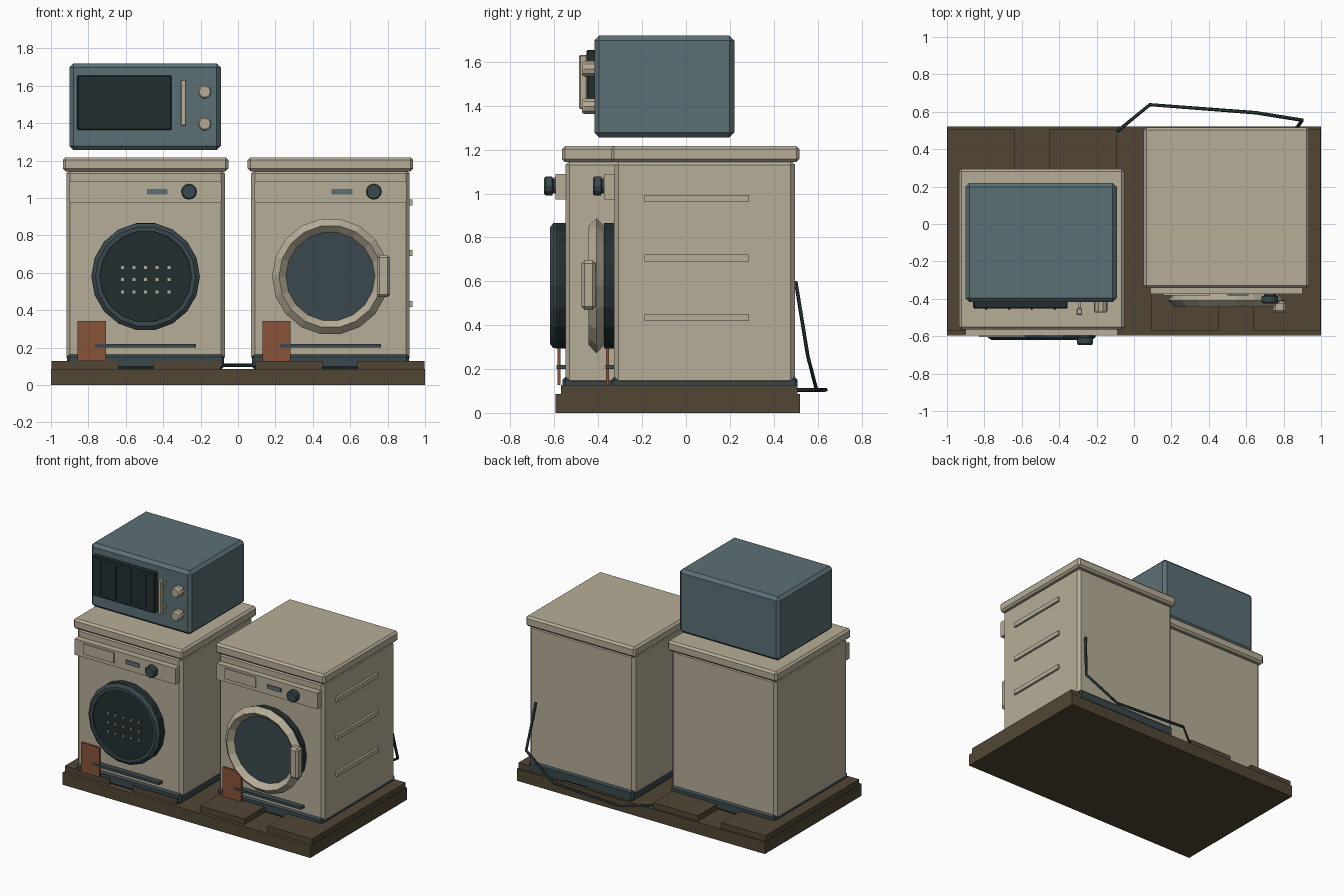
import bpy, bmesh, math
from mathutils import Vector

if "Cube" in bpy.data.objects:
    bpy.data.objects.remove(bpy.data.objects["Cube"])


def mat(name, rgb):
    m = bpy.data.materials.new(name)
    m.diffuse_color = (*rgb, 1)
    m.use_nodes = True
    m.node_tree.nodes["Principled BSDF"].inputs["Base Color"].default_value = m.diffuse_color
    return m


BEIGE = mat("warm beige", (0.47, 0.42, 0.31))
BLUE = mat("blue slate", (0.105, 0.16, 0.182))
SLATE = mat("dark slate", (0.042, 0.066, 0.074))
BLACK = mat("green black", (0.017, 0.028, 0.030))
WOOD = mat("dark wood", (0.082, 0.062, 0.035))
RUST = mat("rust", (0.25, 0.088, 0.042))


def finish(bm, name, m):
    bmesh.ops.recalc_face_normals(bm, faces=bm.faces[:])
    me = bpy.data.meshes.new(name)
    bm.to_mesh(me)
    bm.free()
    me.materials.append(m)
    ob = bpy.data.objects.new(name, me)
    bpy.context.collection.objects.link(ob)
    return ob


def box(name, x, y, z, m, bevel=0):
    """Box from (min, max) ranges, with an optional chamfer."""
    bm = bmesh.new()
    bmesh.ops.create_cube(bm, size=1)
    for v in bm.verts:
        v.co = Vector([(r[0] + r[1]) / 2 + c * (r[1] - r[0]) for c, r in zip(v.co, (x, y, z))])
    if bevel:
        bmesh.ops.bevel(bm, geom=bm.edges[:], offset=bevel, segments=1, affect='EDGES')
    return finish(bm, name, m)


def lathe(name, cx, cz, profile, m, sides=18, closed=False):
    """Turn a (radius, y) profile about an axis along y; open ends are capped."""
    bm = bmesh.new()
    rings = []
    for r, y in profile:
        rings.append([bm.verts.new((cx + r * math.cos(2 * math.pi * i / sides), y,
                                    cz + r * math.sin(2 * math.pi * i / sides))) for i in range(sides)])
    pairs = list(zip(rings, rings[1:]))
    if closed:
        pairs.append((rings[-1], rings[0]))
    else:
        bm.faces.new(rings[0])
        bm.faces.new(rings[-1])
    for a, b in pairs:
        for i in range(sides):
            j = (i + 1) % sides
            bm.faces.new((a[i], a[j], b[j], b[i]))
    return finish(bm, name, m)


# Wooden platform with four planks
box("platform_base", (-1, 1), (-0.595, 0.52), (0, 0.087), WOOD)
for i in range(4):
    x0 = -0.997 + i * 0.545
    box(f"platform_plank_{i}", (x0, x0 + 0.358), (-0.57, 0.508), (0.087, 0.128), WOOD)


# Parts shared by both laundry machines; cx is the centre, f the front of the cabinet
def machine(side, cx, f):
    def part(name, x, y, z, m, bevel=0):
        return box(f"{side}_{name}", (cx + x[0], cx + x[1]), (f + y[0], f + y[1]), z, m, bevel)

    part("plinth", (-0.42, 0.42), (-0.012, 0.837), (0.087, 0.163), SLATE, 0.012)
    part("cabinet", (-0.424, 0.424), (0, 0.825), (0.128, 1.15), BEIGE, 0.02)
    part("lid", (-0.442, 0.442), (-0.015, 0.845), (1.143, 1.217), BEIGE, 0.014)
    part("control_panel", (-0.407, 0.407), (-0.045, 0.005), (0.973, 1.09), BEIGE)
    part("drawer", (-0.335, -0.087), (-0.053, -0.04), (1.0, 1.075), BEIGE)
    part("display", (0.007, 0.117), (-0.053, -0.04), (1.02, 1.048), BLUE)
    part("kick_slot", (-0.27, 0.27), (-0.04, 0.005), (0.201, 0.219), SLATE)
    part("rust_patch", (-0.363, -0.213), (-0.036, -0.022), (0.128, 0.342), RUST)
    lathe(f"{side}_dial", cx + 0.232, 1.034,
          [(0.032, f - 0.04), (0.032, f - 0.055), (0.043, f - 0.06), (0.043, f - 0.088), (0.036, f - 0.097)],
          SLATE, 12)
    lathe(f"{side}_door_backing", cx, 0.58, [(0.29, f + 0.01), (0.29, f - 0.045)], BLACK)


L, R = -0.494, 0.494
FL, FR = -0.55, -0.328
machine("left", L, FL)
machine("right", R, FR)

# Left door: chamfered frame, black glass and a grid of small holes
lathe("left_door_frame", L, 0.58,
      [(0.289, FL - 0.04), (0.289, FL - 0.055), (0.268, FL - 0.071), (0.245, FL - 0.071), (0.24, FL - 0.04)],
      SLATE, closed=True)
lathe("left_door_glass", L, 0.58, [(0.244, FL - 0.04), (0.244, FL - 0.062)], BLACK)
for i in range(5):
    for j in range(3):
        x, z = L + (i - 2) * 0.062, 0.563 + (j - 1) * 0.066
        box(f"door_dot_{i}_{j}", (x - 0.008, x + 0.008), (FL - 0.07, FL - 0.06), (z - 0.008, z + 0.008), BEIGE)

# Right door: diamond-section ring, slate glass and grip
yc = FR - 0.08
lathe("right_door_ring", R, 0.58, [(0.312, yc), (0.275, yc - 0.036), (0.238, yc), (0.275, yc + 0.036)],
      BEIGE, closed=True)
lathe("right_door_glass", R, 0.58, [(0.243, FR - 0.04), (0.243, yc)], SLATE)
box("right_door_grip", (0.743, 0.813), (-0.477, -0.412), (0.47, 0.695), BEIGE, 0.014)

# Side ribs of the right machine
for i, z in enumerate((0.434, 0.705, 0.977)):
    box(f"side_rib_{i}", (0.91, 0.934), (-0.19, 0.287), (z - 0.016, z + 0.016), BEIGE)

# Microwave oven
box("microwave_body", (-0.902, -0.092), (-0.418, 0.22), (1.256, 1.72), BLUE, 0.022)
box("microwave_window", (-0.86, -0.355), (-0.453, -0.41), (1.363, 1.655), BLACK, 0.006)
for i in range(4):
    x = -0.79 + i * 0.122
    box(f"window_rib_{i}", (x - 0.004, x + 0.004), (-0.46, -0.45), (1.39, 1.63), BLACK)
box("microwave_handle", (-0.307, -0.277), (-0.487, -0.45), (1.385, 1.632), BEIGE, 0.005)
for y0, y1 in ((-0.455, -0.41),):
    for z in (1.42, 1.595):
        box("handle_mount", (-0.3, -0.284), (y0, y1), (z - 0.012, z + 0.012), BEIGE)
for i, z in enumerate((1.397, 1.568)):
    lathe(f"microwave_dial_{i}", -0.178, z, [(0.037, -0.41), (0.037, -0.462), (0.03, -0.473)], BEIGE, 10)

# Power cord behind the machines
cord = bpy.data.curves.new("power_cord", 'CURVE')
cord.dimensions = '3D'
cord.bevel_depth = 0.01
cord.bevel_resolution = 0
cord.use_fill_caps = True
path = [(0.86, 0.5, 0.6), (0.9, 0.555, 0.26), (0.65, 0.595, 0.105), (0.085, 0.638, 0.105), (-0.09, 0.495, 0.105)]
spline = cord.splines.new('POLY')
spline.points.add(len(path) - 1)
for p, co in zip(spline.points, path):
    p.co = (*co, 1)
cord.materials.append(BLACK)
bpy.context.collection.objects.link(bpy.data.objects.new("power_cord", cord))
